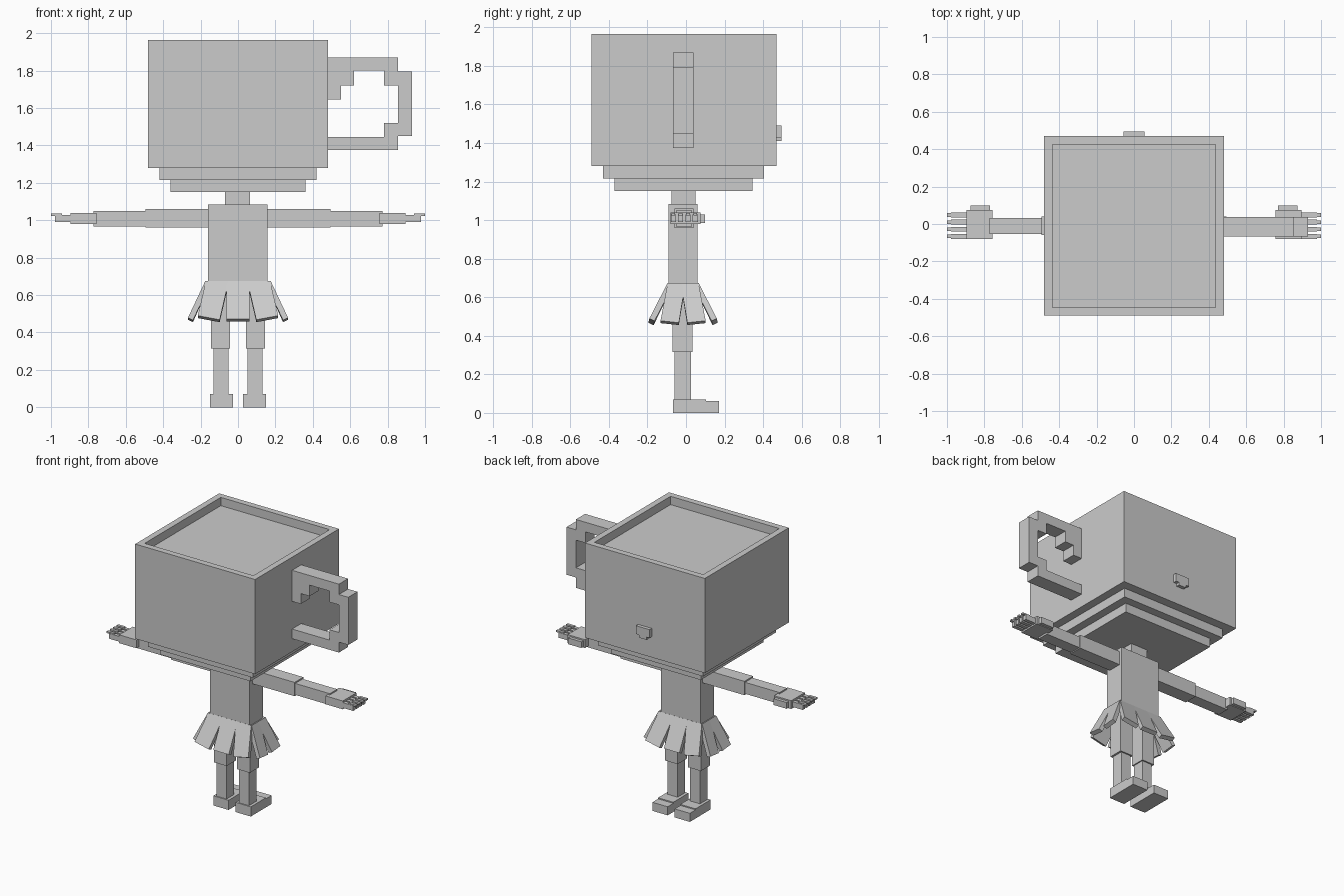
import bpy, bmesh
from mathutils import Vector

if "Cube" in bpy.data.objects:
    bpy.data.objects.remove(bpy.data.objects["Cube"])

grey = bpy.data.materials.new("light_grey")
grey.diffuse_color = (0.6, 0.6, 0.6, 1)
grey.use_nodes = True
grey.node_tree.nodes["Principled BSDF"].inputs["Base Color"].default_value = grey.diffuse_color


def finish(name, bm):
    bmesh.ops.recalc_face_normals(bm, faces=bm.faces[:])
    mesh = bpy.data.meshes.new(name)
    bm.to_mesh(mesh)
    bm.free()
    mesh.materials.append(grey)
    obj = bpy.data.objects.new(name, mesh)
    bpy.context.collection.objects.link(obj)
    return obj


def add_box(bm, x0, x1, y0, y1, z0, z1):
    verts = bmesh.ops.create_cube(bm, size=1)["verts"]
    for v in verts:
        v.co = Vector((x1 if v.co.x > 0 else x0,
                       y1 if v.co.y > 0 else y0,
                       z1 if v.co.z > 0 else z0))


def boxes(name, *dims, side=1):
    bm = bmesh.new()
    for d in dims:
        x0, x1 = sorted((d[0] * side, d[1] * side))
        add_box(bm, x0, x1, *d[2:])
    return finish(name, bm)


# Cup head with a recessed top
bm = bmesh.new()
add_box(bm, -0.48, 0.48, -0.49, 0.47, 1.28, 1.965)
bm.normal_update()
top = max(bm.faces, key=lambda f: f.calc_center_median().z)
bmesh.ops.inset_individual(bm, faces=[top], thickness=0.063)
rim = bmesh.ops.extrude_face_region(bm, geom=[top])
bmesh.ops.translate(bm, vec=(0, 0, -0.06),
                    verts=[v for v in rim["geom"] if isinstance(v, bmesh.types.BMVert)])
if top.is_valid:
    bmesh.ops.delete(bm, geom=[top], context='FACES_ONLY')
finish("cup_head", bm)

# Stepped base under the cup
boxes("cup_base_upper", (-0.42, 0.42, -0.43, 0.405, 1.215, 1.28))
boxes("cup_base_lower", (-0.36, 0.36, -0.37, 0.345, 1.15, 1.215))

# Nose
boxes("nose", (-0.055, 0.055, 0.47, 0.495, 1.43, 1.49),
      (-0.03, 0.03, 0.47, 0.495, 1.41, 1.43))

# Blocky cup handle, extruded from its outline
outline = [(0.48, 1.87), (0.855, 1.87), (0.855, 1.795), (0.93, 1.795),
           (0.93, 1.45), (0.855, 1.45), (0.855, 1.375), (0.48, 1.375),
           (0.48, 1.445), (0.78, 1.445), (0.78, 1.52), (0.855, 1.52),
           (0.855, 1.72), (0.78, 1.72), (0.78, 1.80), (0.62, 1.80),
           (0.62, 1.72), (0.55, 1.72), (0.55, 1.645), (0.48, 1.645)]
bm = bmesh.new()
face = bm.faces.new([bm.verts.new((x, -0.067, z)) for x, z in outline])
out = bmesh.ops.extrude_face_region(bm, geom=[face], use_keep_orig=True)
bmesh.ops.translate(bm, vec=(0, 0.105, 0),
                    verts=[v for v in out["geom"] if isinstance(v, bmesh.types.BMVert)])
finish("cup_handle", bm)

# Neck and torso
boxes("neck", (-0.07, 0.065, -0.075, 0.05, 1.08, 1.15))
boxes("torso", (-0.16, 0.157, -0.09, 0.06, 0.62, 1.085))

# Arms, hands and legs on both sides
for label, s in (("right", 1), ("left", -1)):
    boxes(label + "_upper_arm", (0.157, 0.495, -0.06, 0.04, 0.96, 1.06), side=s)
    boxes(label + "_forearm", (0.495, 0.772, -0.053, 0.032, 0.967, 1.05), side=s)
    boxes(label + "_palm", (0.757, 0.895, -0.08, 0.075, 0.98, 1.04), side=s)
    boxes(label + "_thumb", (0.77, 0.875, 0.06, 0.098, 0.985, 1.03), side=s)
    fingers = []
    for y in (-0.066, -0.028, 0.01, 0.048):
        fingers.append((0.895, 0.978, y - 0.013, y + 0.013, 0.99, 1.028))
        fingers.append((0.94, 1.0, y - 0.01, y + 0.01, 1.024, 1.036))
    boxes(label + "_fingers", *fingers, side=s)
    boxes(label + "_thigh", (0.042, 0.144, -0.07, 0.035, 0.315, 0.64), side=s)
    boxes(label + "_shin", (0.05, 0.13, -0.06, 0.025, 0.07, 0.315), side=s)
    boxes(label + "_foot", (0.028, 0.15, -0.068, 0.105, 0, 0.07),
          (0.028, 0.15, 0.105, 0.17, 0, 0.062), side=s)


# Skirt of flared overlapping panels
def panel(bm, pts, sx, sy, thick=0.03):
    a, b, c, d = [Vector(p) for p in pts]
    n = (b - a).cross(d - a).normalized()
    if n.z < 0:
        n = -n
    quad = [a, b, c, d]
    ring = [[bm.verts.new((p.x * sx, p.y * sy - 0.015, p.z)) for p in loop]
            for loop in (quad, [p - n * thick for p in quad])]
    bm.faces.new(ring[0])
    bm.faces.new(ring[1])
    for i in range(4):
        j = (i + 1) % 4
        bm.faces.new((ring[0][i], ring[0][j], ring[1][j], ring[1][i]))


front_mid = [(-0.062, 0.08, 0.675), (0.062, 0.08, 0.675),
             (0.062, 0.18, 0.473), (-0.062, 0.18, 0.473)]
front_side = [(0.05, 0.08, 0.675), (0.172, 0.08, 0.675),
              (0.215, 0.175, 0.49), (0.098, 0.18, 0.468)]
flank = [(0.175, -0.012, 0.675), (0.175, 0.08, 0.675),
         (0.268, 0.117, 0.478), (0.268, 0.022, 0.468)]
bm = bmesh.new()
for sy in (1, -1):
    panel(bm, front_mid, 1, sy)
    for sx in (1, -1):
        panel(bm, front_side, sx, sy)
        panel(bm, flank, sx, sy)
finish("skirt", bm)
